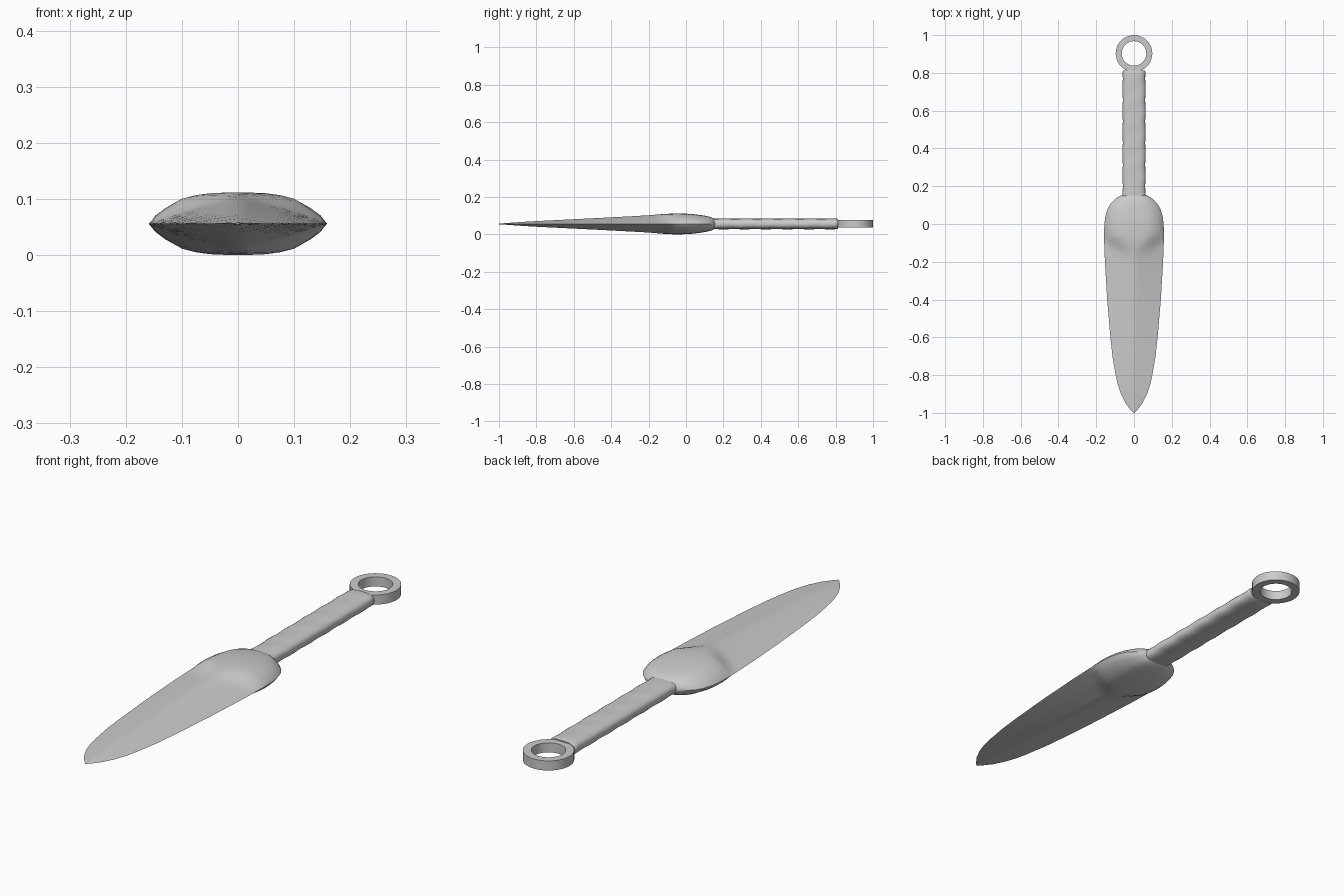
import bpy, bmesh, math

if "Cube" in bpy.data.objects:
    bpy.data.objects.remove(bpy.data.objects["Cube"])

ZC = 0.056  # mid-plane height


def lerp_table(table, y):
    for a, b in zip(table, table[1:]):
        if y <= b[0]:
            t = max(0, (y - a[0]) / (b[0] - a[0]))
            return [p + (q - p) * t for p, q in zip(a[1:], b[1:])]
    return table[-1][1:]


def smoothstep(t):
    t = min(1, max(0, t))
    return t * t * (3 - 2 * t)


def finish(name, bm, angle=35):
    bmesh.ops.recalc_face_normals(bm, faces=bm.faces)
    me = bpy.data.meshes.new(name)
    bm.to_mesh(me)
    bm.free()
    ob = bpy.data.objects.new(name, me)
    bpy.context.collection.objects.link(ob)
    bpy.ops.object.select_all(action='DESELECT')
    ob.select_set(True)
    bpy.context.view_layer.objects.active = ob
    bpy.ops.object.shade_smooth_by_angle(angle=math.radians(angle))
    return ob


def loft(name, rings, closed=False):
    bm = bmesh.new()
    loops = [[bm.verts.new(p) for p in r] for r in rings]
    n = len(loops[0])
    pairs = list(zip(loops, loops[1:]))
    if closed:
        pairs.append((loops[-1], loops[0]))
    else:
        bm.faces.new(loops[0])
        bm.faces.new(loops[-1])
    for a, b in pairs:
        for i in range(n):
            j = (i + 1) % n
            bm.faces.new((a[i], a[j], b[j], b[i]))
    return finish(name, bm)


# Blade and shoulder: y, half width, half thickness
outline = [(-1, 0.003, 0.002), (-0.985, 0.017, 0.003), (-0.95, 0.044, 0.005),
           (-0.9, 0.069, 0.009), (-0.85, 0.086, 0.012), (-0.8, 0.097, 0.015),
           (-0.7, 0.114, 0.020), (-0.6, 0.125, 0.025), (-0.4, 0.142, 0.035),
           (-0.2, 0.154, 0.046), (-0.12, 0.157, 0.053), (-0.06, 0.159, 0.056),
           (0, 0.157, 0.055), (0.04, 0.152, 0.052), (0.08, 0.140, 0.047),
           (0.11, 0.122, 0.042), (0.13, 0.102, 0.037), (0.145, 0.082, 0.031),
           (0.155, 0.06, 0.026)]
# Half section: x fraction, lean blade height, full shoulder height
section = [(1, 0, 0), (0.93, 0.08, 0.27), (0.82, 0.19, 0.5), (0.63, 0.40, 0.80),
           (0.47, 0.56, 0.91), (0.31, 0.71, 0.97), (0.15, 0.86, 0.99), (0, 1, 1)]
quarter = [(x, a, b) for x, a, b in section]
upper = quarter + [(-x, a, b) for x, a, b in quarter[-2::-1]]
full = [(x, a, b, 1) for x, a, b in upper] + \
       [(x, a, b, -1) for x, a, b in upper[-2:0:-1]]

ys = sorted({o[0] for o in outline} | {-0.5, -0.3, -0.25, -0.18, -0.16, -0.14, -0.1, -0.08, -0.03})
rings = []
for y in ys:
    w, h = lerp_table(outline, y)
    ring = []
    for x, lean, fat, side in full:
        # V-shaped transition from blade to shoulder
        k = smoothstep((y + 0.20 - 0.09 * abs(x)) / 0.09)
        ring.append((x * w, y, ZC + side * h * (lean + (fat - lean) * k)))
    rings.append(ring)
loft("blade", rings)

# Handle with a slightly uneven wrapped surface
rings = []
N = 24
for i in range(35):
    y = 0.13 + 0.675 * i / 34
    ring = []
    for j in range(N):
        a = 2 * math.pi * j / N
        c, s = math.cos(a), math.sin(a)
        bump = 0.0012 * math.sin(y * 55 + 2 * a)
        x = math.copysign(abs(c) ** 0.75, c) * (0.0605 + bump)
        z = math.copysign(abs(s) ** 0.75, s) * (0.0285 + bump * 0.6)
        ring.append((x, y, ZC + z))
    rings.append(ring)
# Small bevel at the pommel end
rings.append([(x * 0.95, 0.813, ZC + (z - ZC) * 0.9) for x, _, z in rings[-1]])
loft("handle", rings)

# Flat pommel ring
rings = []
for i in range(40):
    a = 2 * math.pi * i / 40
    rings.append([(r * math.cos(a), 0.903 + r * math.sin(a), ZC + z)
                  for r, z in ((0.065, -0.02), (0.097, -0.02), (0.097, 0.02), (0.065, 0.02))])
loft("pommel_ring", rings, closed=True)
